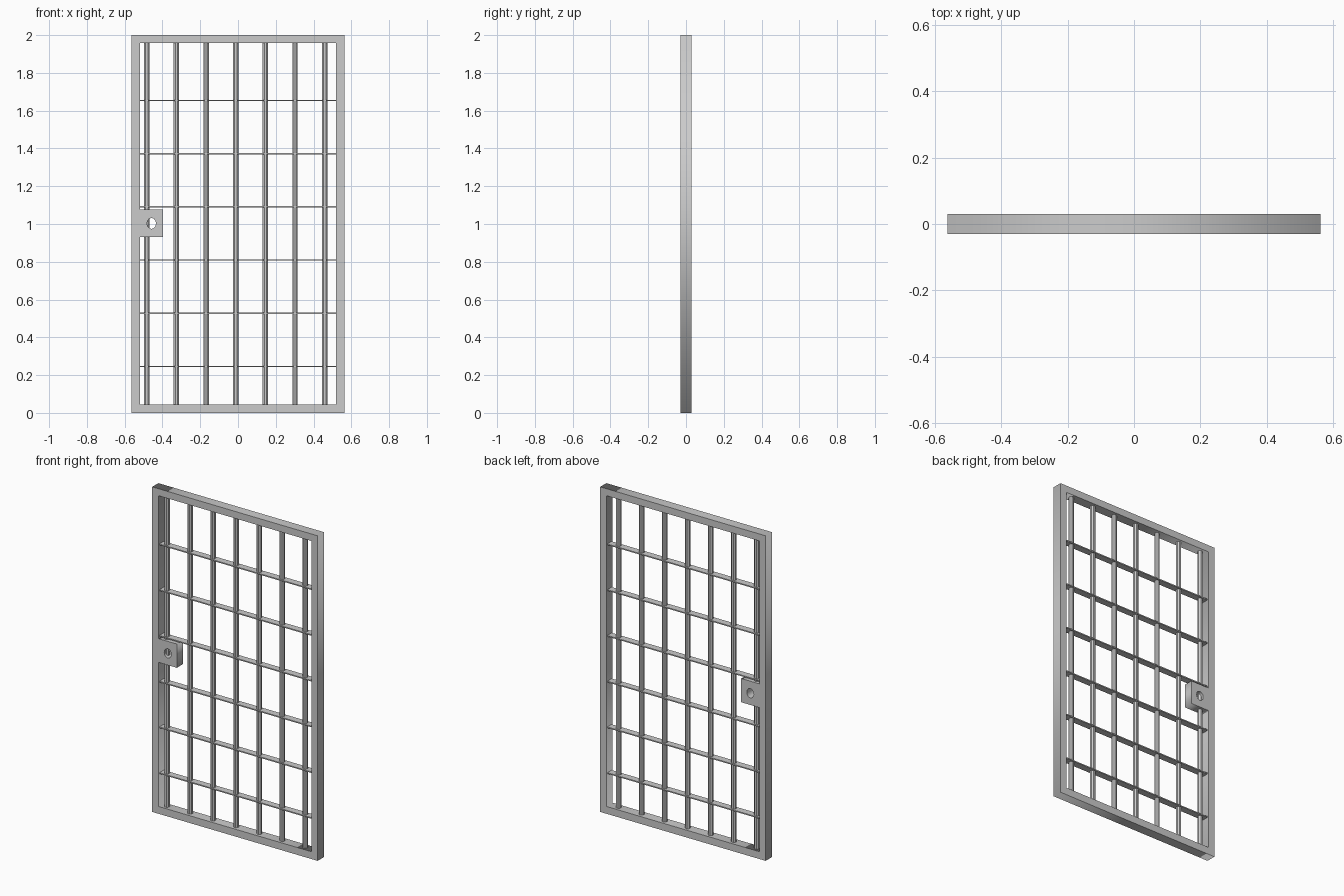
import bpy
from math import cos, sin, pi, radians

if "Cube" in bpy.data.objects:
    bpy.data.objects.remove(bpy.data.objects["Cube"])


def plate(name, loops, half_depth):
    """Extruded XZ outline; inner loops become holes."""
    cu = bpy.data.curves.new(name, 'CURVE')
    cu.dimensions = '2D'
    cu.fill_mode = 'BOTH'
    cu.extrude = half_depth
    for pts in loops:
        sp = cu.splines.new('POLY')
        sp.points.add(len(pts) - 1)
        for p, (x, z) in zip(sp.points, pts):
            p.co = (x, z, 0, 1)
        sp.use_cyclic_u = True
    ob = bpy.data.objects.new(name, cu)
    bpy.context.collection.objects.link(ob)
    ob.rotation_euler = (radians(90), 0, 0)
    bpy.ops.object.select_all(action='DESELECT')
    ob.select_set(True)
    bpy.context.view_layer.objects.active = ob
    bpy.ops.object.convert(target='MESH')
    bpy.context.object.name = name


def rect(x0, x1, z0, z1):
    return [(x0, z0), (x1, z0), (x1, z1), (x0, z1)]


# Outer door frame
plate("door_frame", [rect(-0.563, 0.563, 0, 2),
                     rect(-0.52, 0.52, 0.045, 1.957)], 0.03)

# Lock box with oval through hole
hole = [(-0.458 + 0.024 * cos(i * pi / 6), 1.003 + 0.029 * sin(i * pi / 6))
        for i in range(12)]
plate("lock_box", [rect(-0.522, -0.396, 0.931, 1.077), hole], 0.029)

# Vertical bars
for i in range(7):
    bpy.ops.mesh.primitive_cylinder_add(
        vertices=8, radius=0.0155, depth=1.93,
        location=(-0.483 + 0.157 * i, 0, 1.001), rotation=(0, 0, pi / 8))
    bpy.context.object.name = f"vertical_bar_{i + 1}"

# Thin horizontal cross strips
for i in range(6):
    bpy.ops.mesh.primitive_cube_add(size=1, location=(0, 0, 0.246 + 0.2815 * i))
    ob = bpy.context.object
    ob.name = f"cross_strip_{i + 1}"
    ob.scale = (1.05, 0.042, 0.007)
